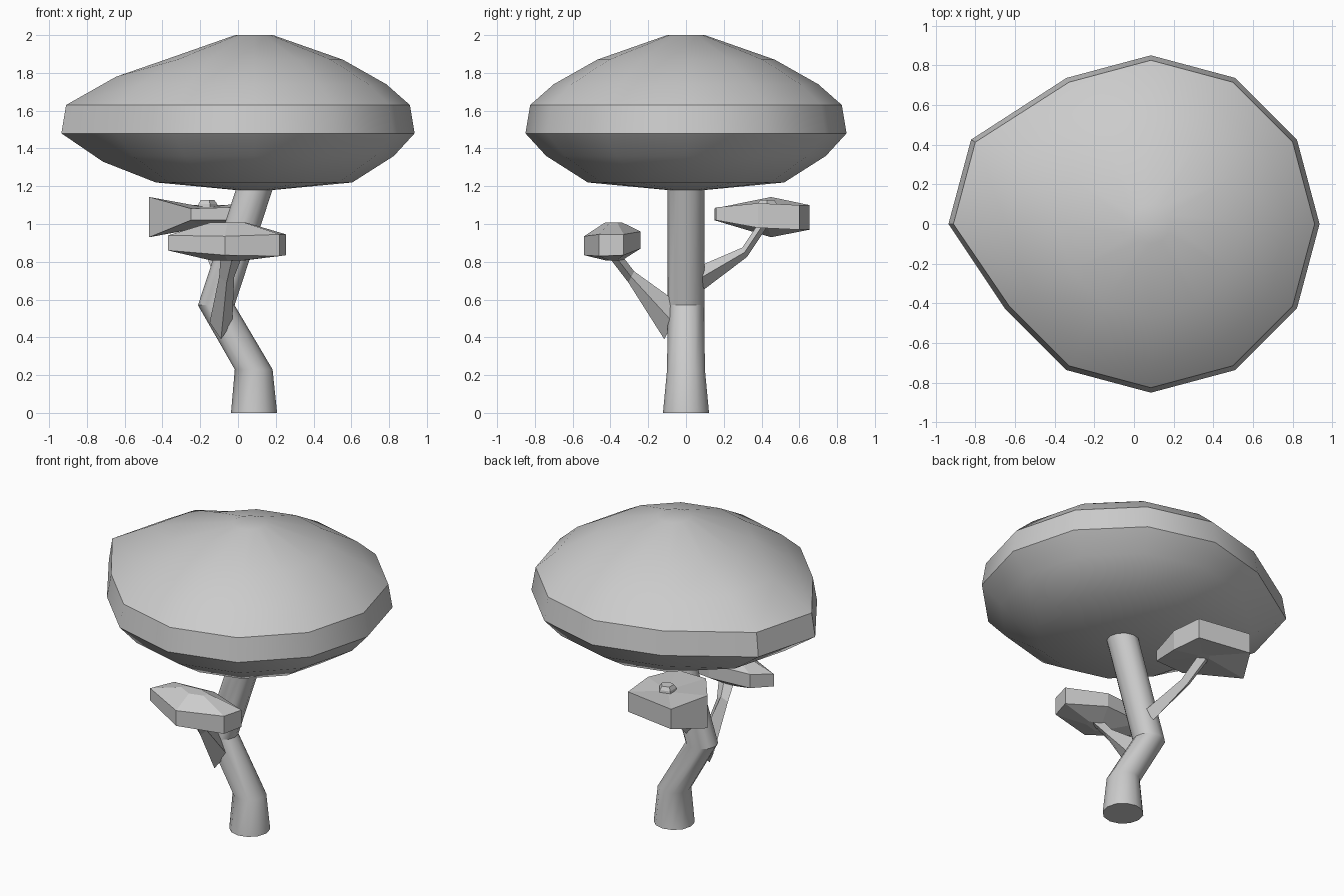
import bpy, bmesh, math
from mathutils import Vector

if "Cube" in bpy.data.objects:
    bpy.data.objects.remove(bpy.data.objects["Cube"], do_unlink=True)

grey = bpy.data.materials.new("plain grey")
grey.use_nodes = True
COLOUR = (0.6, 0.6, 0.6, 1)
grey.diffuse_color = COLOUR
grey.node_tree.nodes["Principled BSDF"].inputs["Base Color"].default_value = COLOUR


def loft(name, rings, smooth=None):
    """Skin a stack of equal rings and close both ends."""
    bm = bmesh.new()
    rows = [[bm.verts.new(p) for p in ring] for ring in rings]
    n = len(rows[0])
    for a, b in zip(rows, rows[1:]):
        for i in range(n):
            j = (i + 1) % n
            bm.faces.new((a[i], a[j], b[j], b[i]))
    bm.faces.new(rows[0])
    bm.faces.new(rows[-1])
    bmesh.ops.recalc_face_normals(bm, faces=bm.faces[:])
    mesh = bpy.data.meshes.new(name)
    bm.to_mesh(mesh)
    bm.free()
    mesh.materials.append(grey)
    obj = bpy.data.objects.new(name, mesh)
    bpy.context.collection.objects.link(obj)
    if smooth:
        bpy.ops.object.select_all(action='DESELECT')
        obj.select_set(True)
        bpy.context.view_layer.objects.active = obj
        bpy.ops.object.shade_smooth_by_angle(angle=math.radians(smooth))
    return obj


def circle(x, y, z, r, n=12):
    return [Vector((x + r * math.cos(math.tau * i / n),
                    y + r * math.sin(math.tau * i / n), z)) for i in range(n)]


def toward(ring, centre, amount, z):
    """Shrink a rim outline toward a centre and lay it at height z."""
    out = []
    for p in ring:
        q = Vector(p).lerp(Vector(centre), amount)
        q.z = z
        out.append(q)
    return out


# Trunk: flared foot, lean to the right, lean back to the crown
loft("trunk", [circle(0.085, 0, 0, 0.122), circle(0.083, 0, 0.23, 0.1),
               circle(-0.115, 0, 0.57, 0.097), circle(0.095, 0, 1.21, 0.097)], 35)

# Crown: radius, height, then sideways and upward pull on its bulging corner
profile = [(0.10, 1.18, 0, 0), (0.52, 1.22, 0, 0), (0.74, 1.36, 0.06, -0.03),
           (0.85, 1.48, 0.17, 0), (0.825, 1.63, 0.17, 0), (0.70, 1.74, 0.03, 0.04),
           (0.47, 1.87, 0, 0), (0.10, 2.0, 0, 0)]
crown_rings = []
for r, z, pull, lift in profile:
    ring = circle(0.085, 0, z, r)
    for k in (5, 6):
        ring[k] += Vector((-pull, 0, lift))
    crown_rings.append(ring)
loft("crown", crown_rings, 35)


# Branches: four-sided tapering tubes
def branch(name, path):
    rings = []
    for x, y, z, w, h in path:
        s = 1 if y > 0 else -1
        rings.append([Vector((x - w, y, z)), Vector((x, y + s * h * 0.5, z - h)),
                      Vector((x + w, y, z)), Vector((x, y - s * h * 0.5, z + h))])
    loft(name, rings)


branch("front_branch", [(-0.09, -0.07, 0.48, 0.06, 0.09), (-0.06, -0.29, 0.72, 0.04, 0.03),
                        (-0.03, -0.39, 0.85, 0.06, 0.03)])
branch("back_branch", [(-0.07, 0.07, 0.71, 0.05, 0.055), (-0.14, 0.31, 0.85, 0.035, 0.025),
                       (-0.2, 0.41, 1.0, 0.04, 0.025)])


# Small caps: rim outline as x, y, lower z, upper z
def small_cap(name, rim, centre, shrink, low, high):
    lower = [Vector((x, y, a)) for x, y, a, b in rim]
    upper = [Vector((x, y, b)) for x, y, a, b in rim]
    loft(name, [toward(lower, centre, shrink, low), lower, upper,
                toward(upper, centre, shrink, high)])


small_cap("front_cap", [(-0.37, -0.38, 0.86, 0.94), (-0.07, -0.54, 0.835, 0.935),
                        (0.22, -0.46, 0.83, 0.945), (0.255, -0.33, 0.835, 0.945),
                        (0.0, -0.24, 0.87, 0.96), (-0.28, -0.26, 0.87, 0.96)],
          (-0.05, -0.38, 0), 0.7, 0.808, 1.008)
small_cap("back_cap", [(-0.47, 0.45, 0.93, 1.143), (-0.25, 0.15, 1.02, 1.082),
                       (-0.04, 0.16, 1.02, 1.088), (0.01, 0.38, 0.98, 1.11),
                       (0.0, 0.6, 0.97, 1.1), (-0.35, 0.655, 0.97, 1.1)],
          (-0.17, 0.43, 0), 0.85, 0.98, 1.09)

# Knob on the back cap
loft("back_cap_knob", [circle(-0.165, 0.43, 1.06, 0.06, 5), circle(-0.165, 0.43, 1.105, 0.055, 5),
                       circle(-0.165, 0.43, 1.127, 0.04, 5)])
